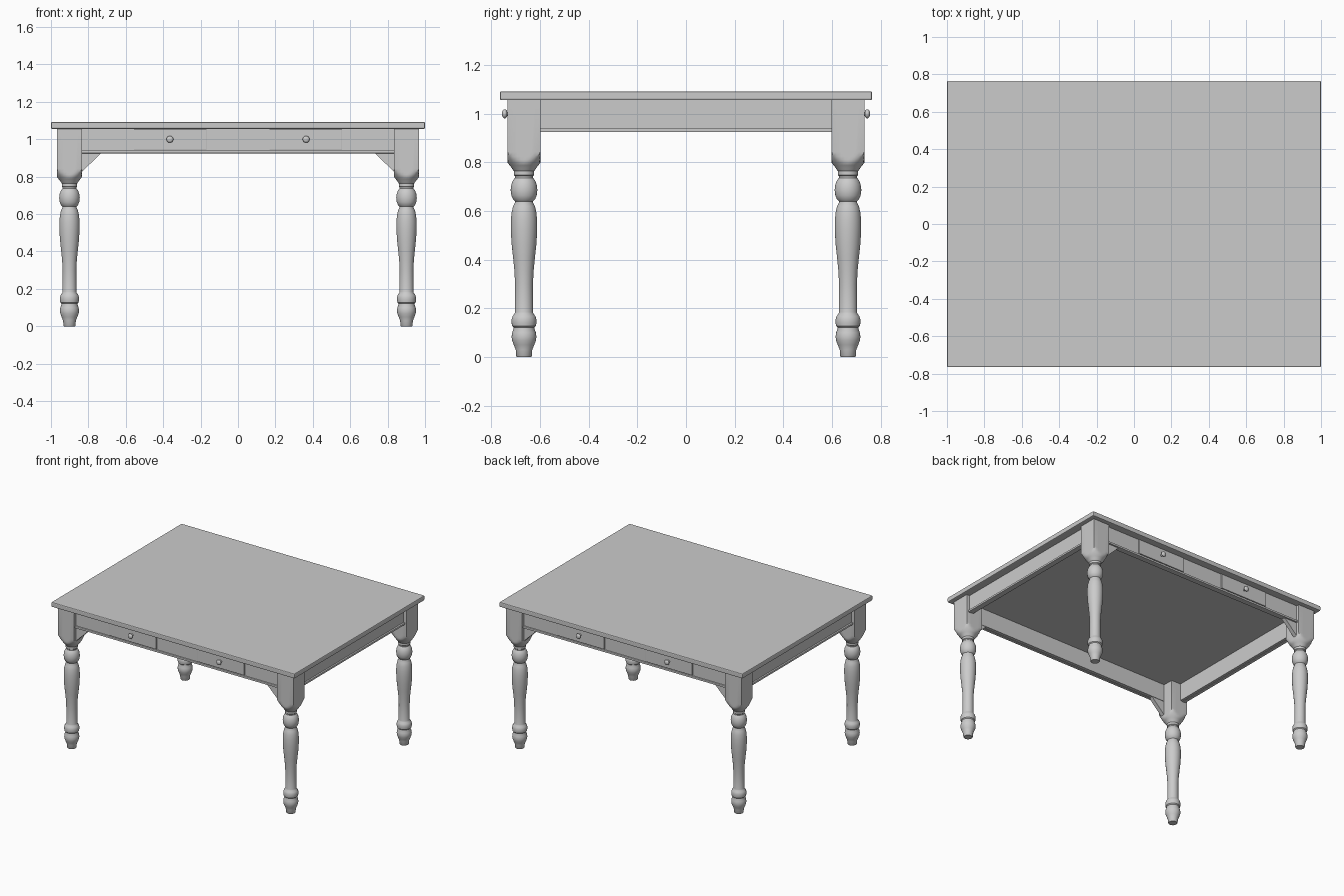
import bpy, bmesh, math
from mathutils import Vector

if "Cube" in bpy.data.objects:
    bpy.data.objects.remove(bpy.data.objects["Cube"])

LX, LY, HALF = 0.901, 0.666, 0.067     # leg centres and half width of the square block
TOP_Z = 1.056                          # underside of the table top


def finish(name, bm, smooth=False):
    bmesh.ops.recalc_face_normals(bm, faces=bm.faces[:])
    me = bpy.data.meshes.new(name)
    bm.to_mesh(me)
    bm.free()
    ob = bpy.data.objects.new(name, me)
    bpy.context.collection.objects.link(ob)
    if smooth:
        bpy.ops.object.select_all(action='DESELECT')
        ob.select_set(True)
        bpy.context.view_layer.objects.active = ob
        bpy.ops.object.shade_smooth_by_angle(angle=math.radians(35))
    return ob


def box(name, x, y, z, bevel=0.0):
    bm = bmesh.new()
    bmesh.ops.create_cube(bm, size=1)
    for v in bm.verts:
        v.co = Vector([(r[0] + r[1]) / 2 + c * (r[1] - r[0]) for c, r in zip(v.co, (x, y, z))])
    if bevel:
        bmesh.ops.bevel(bm, geom=bm.edges[:], offset=bevel, segments=2, affect='EDGES', profile=0.5)
    return finish(name, bm)


def turned(name, profile, place, segs=32, square=None):
    """Lathe a (radius, height) profile; 'square' clips it to a square block."""
    bm = bmesh.new()
    rings = []
    for r, h in profile:
        ring = []
        for i in range(segs):
            a = 2 * math.pi * i / segs
            c, s = math.cos(a), math.sin(a)
            q = min(r, square / max(abs(c), abs(s))) if square else r
            ring.append(bm.verts.new(place(q * c, q * s, h)))
        rings.append(ring)
    for a, b in zip(rings, rings[1:]):
        for i in range(segs):
            j = (i + 1) % segs
            bm.faces.new((a[i], a[j], b[j], b[i]))
    bm.faces.new(rings[0])
    bm.faces.new(rings[-1])
    return finish(name, bm, True)


def span(s, a, b):
    return tuple(sorted((s * a, s * b)))


# Table top
box("table_top", (-1, 1), (-0.765, 0.765), (TOP_Z, 1.092), 0.006)

# Turned leg running into a square block with a rounded shoulder
leg_profile = [
    (0.029, 0), (0.032, 0.004), (0.034, 0.03), (0.042, 0.05), (0.049, 0.068), (0.051, 0.083),
    (0.049, 0.1), (0.043, 0.116), (0.043, 0.122), (0.049, 0.128), (0.051, 0.14), (0.051, 0.155),
    (0.047, 0.168), (0.039, 0.178), (0.037, 0.185), (0.037, 0.3), (0.039, 0.35), (0.045, 0.41),
    (0.051, 0.465), (0.054, 0.52), (0.054, 0.56), (0.051, 0.594), (0.045, 0.62), (0.037, 0.636),
    (0.037, 0.64), (0.045, 0.648), (0.052, 0.664), (0.055, 0.687), (0.052, 0.71), (0.045, 0.727),
    (0.037, 0.737), (0.037, 0.744), (0.041, 0.748), (0.041, 0.764), (0.046, 0.77), (0.05, 0.777),
    (0.059, 0.788), (0.067, 0.799), (0.075, 0.811), (0.084, 0.825), (0.096, 0.843), (0.096, TOP_Z)]
knob_profile = [(0.008, 0.715), (0.008, 0.735), (0.015, 0.738), (0.0185, 0.743),
                (0.0185, 0.748), (0.015, 0.753), (0.008, 0.756)]

for sy, face in ((-1, "front"), (1, "back")):
    # Long apron, its bottom moulding, and two drawers
    box(face + "_apron", (-LX, LX), span(sy, 0.677, 0.712), (0.928, TOP_Z))
    box(face + "_apron_moulding", (-LX, LX), span(sy, 0.7, 0.722), (0.925, 0.94), 0.003)
    for sx, side in ((-1, "left"), (1, "right")):
        tag = face + "_" + side
        turned(tag + "_leg", leg_profile,
               lambda x, y, h: (sx * LX + x, sy * LY + y, h), 32, HALF)
        box(tag + "_drawer", span(sx, 0.168, 0.556), span(sy, 0.7, 0.721), (0.945, TOP_Z - 0.003), 0.002)
        turned(tag + "_knob", knob_profile,
               lambda x, y, h: (sx * 0.364 + x, sy * h, 1.0 + y), 20)
        # Triangular corner bracket between leg and apron
        bm = bmesh.new()
        tri = [(0.84, 0.93), (0.728, 0.93), (0.84, 0.82)]
        a, b = ([bm.verts.new((sx * x, sy * y, z)) for x, z in tri] for y in (0.68, 0.71))
        bm.faces.new(a)
        bm.faces.new(b)
        for i in range(3):
            j = (i + 1) % 3
            bm.faces.new((a[i], a[j], b[j], b[i]))
        finish(tag + "_bracket", bm)

# Short aprons with bottom moulding
for sx, side in ((-1, "left"), (1, "right")):
    box(side + "_apron", span(sx, 0.911, 0.943), (-LY, LY), (0.928, TOP_Z))
    box(side + "_apron_moulding", span(sx, 0.93, 0.955), (-LY, LY), (0.925, 0.94), 0.003)
